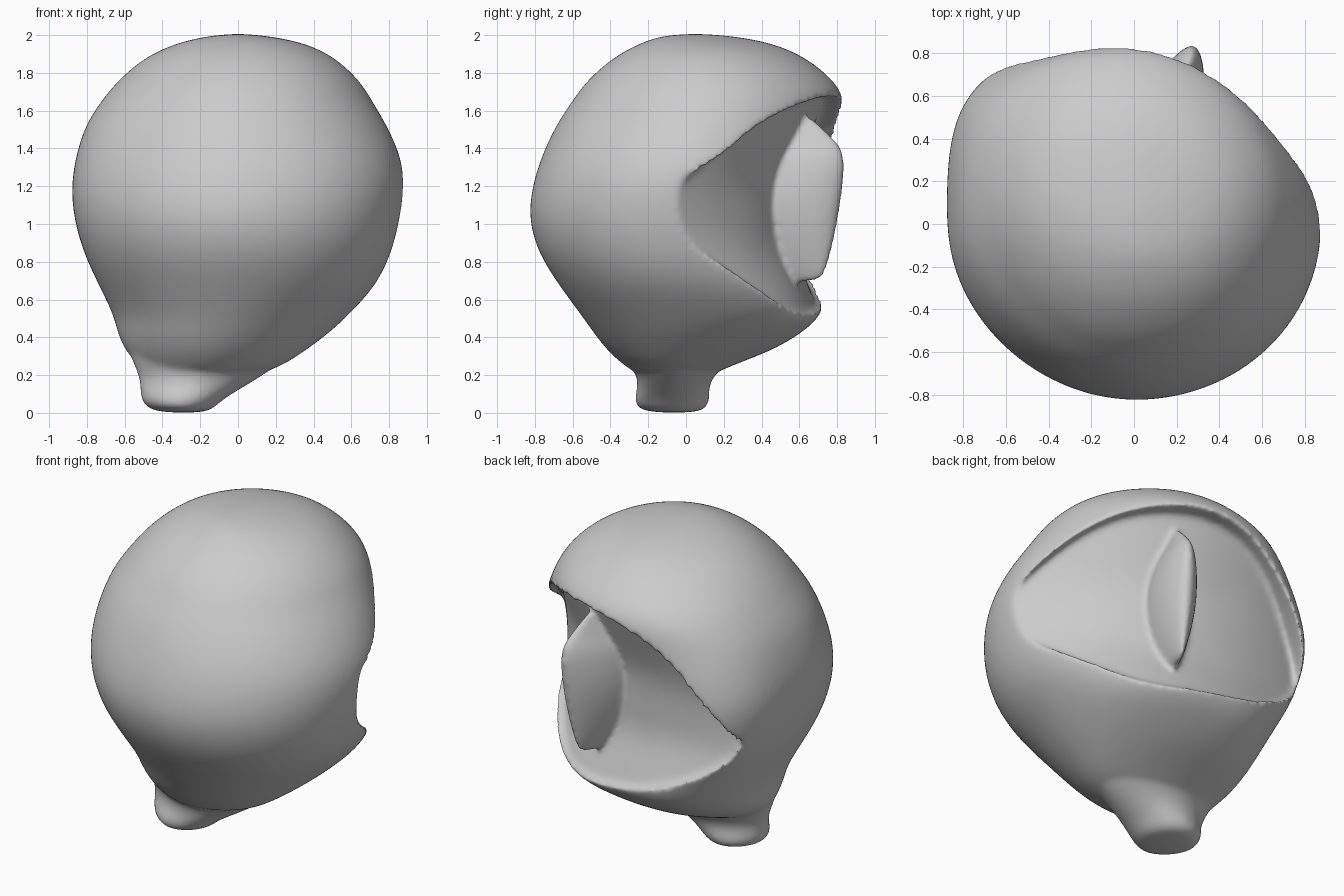
import bpy, math

if "Cube" in bpy.data.objects:
    bpy.data.objects.remove(bpy.data.objects["Cube"])

FACE_TURN = -0.325      # the face opening looks to the back, turned toward +x


def make_object(name, verts, faces, turn=0.0):
    mesh = bpy.data.meshes.new(name)
    mesh.from_pydata(verts, [], faces)
    mesh.update()
    ob = bpy.data.objects.new(name, mesh)
    bpy.context.collection.objects.link(ob)
    ob.rotation_euler.z = turn
    bpy.context.view_layer.objects.active = ob
    bpy.ops.object.mode_set(mode='EDIT')
    bpy.ops.mesh.select_all(action='SELECT')
    bpy.ops.mesh.normals_make_consistent(inside=False)
    bpy.ops.object.mode_set(mode='OBJECT')
    sub = ob.modifiers.new("round", 'SUBSURF')
    sub.levels = sub.render_levels = 2
    return ob


def skin(rings, n):
    """Faces joining successive rings of n vertices, closed by a point at each end."""
    faces = []
    for r in range(rings - 1):
        for i in range(n):
            j = (i + 1) % n
            faces.append((r * n + i, r * n + j, (r + 1) * n + j, (r + 1) * n + i))
    first, last = rings * n, rings * n + 1
    for i in range(n):
        j = (i + 1) % n
        faces.append((first, j, i))
        faces.append((last, (rings - 1) * n + i, (rings - 1) * n + j))
    return faces


def loft(name, rows, n=32, power=lambda c, s, z: 2.0, turn=0.0, cap=0.01):
    """Stack of rounded sections; each row is z, x0, x1, y0, y1."""
    verts = []
    for z, x0, x1, y0, y1 in rows:
        cx, rx = (x0 + x1) / 2, (x1 - x0) / 2
        cy, ry = (y0 + y1) / 2, (y1 - y0) / 2
        for i in range(n):
            a = 2 * math.pi * i / n
            c, s = math.cos(a), math.sin(a)
            p = power(c, s, z)
            k = (abs(c) ** p + abs(s) ** p) ** (-1 / p)
            verts.append((cx + rx * c * k, cy + ry * s * k, z))
    for row, dz in ((rows[0], -cap), (rows[-1], cap)):
        verts.append(((row[1] + row[2]) / 2, (row[3] + row[4]) / 2, row[0] + dz))
    return make_object(name, verts, skin(len(rows), n), turn)


def bump(z, mid, width):
    return math.exp(-((z - mid) / width) ** 2)


def hood_power(c, s, z):
    # fuller back-left corner, flatter back-right side with a chin, slim front-left base
    if s > 0:
        return 2 + 1.9 * bump(z, 1.05, .45) if c < 0 else 1.8 + bump(z, .54, .16)
    return 2.05 if c > 0 else 1.9 - 0.3 * bump(z, .2, .2)


def neck_power(c, s, z):
    return 1.6 if c < 0 and s < 0 else 1.9


# Hood
hood = loft("hooded_head", [
    (0.20, -.46, .10, -.25, .14), (0.25, -.53, .24, -.33, .24),
    (0.33, -.60, .36, -.42, .46), (0.42, -.64, .48, -.49, .61),
    (0.52, -.66, .59, -.56, .73), (0.68, -.74, .74, -.68, .75),
    (0.85, -.82, .82, -.79, .78), (1.03, -.87, .865, -.84, .80),
    (1.20, -.885, .89, -.82, .82), (1.36, -.86, .87, -.77, .83),
    (1.53, -.81, .79, -.69, .835), (1.66, -.72, .71, -.60, .845),
    (1.76, -.64, .65, -.53, .79), (1.89, -.49, .51, -.38, .63),
    (1.965, -.31, .34, -.23, .44), (1.998, -.14, .14, -.12, .22)],
    power=hood_power)

# Neck stub, flaring into the hood
neck = loft("neck", [
    (0.005, -.40, -.18, -.18, .05), (0.02, -.48, -.13, -.26, .11),
    (0.07, -.52, -.08, -.28, .13), (0.13, -.52, .02, -.26, .12),
    (0.20, -.53, .14, -.26, .15), (0.28, -.57, .25, -.32, .24),
    (0.40, -.60, .30, -.38, .30)], n=24, cap=0.005, power=neck_power)

# Nose ridge, in the turned face frame
nose = loft("nose", [(z, -w, w, .20, f) for z, w, f in (
    (0.69, .02, .77), (0.76, .06, .80), (0.92, .11, .84), (1.13, .145, .88),
    (1.34, .12, .905), (1.42, .08, .875), (1.50, .05, .79), (1.60, .03, .68))],
    n=16, power=lambda c, s, z: 1.7, turn=FACE_TURN)

# Face opening cutter: outline in (sideways, z), floor is the face itself
outline = [(.97, 1.08), (.74, 1.36), (.46, 1.58), (.17, 1.66), (-.12, 1.69), (-.42, 1.64),
           (-.66, 1.47), (-.85, 1.20), (-.93, .96), (-.82, .79), (-.54, .60), (-.2, .54),
           (.1, .51), (.28, .54), (.49, .66), (.76, .87)]
MID = (-0.03, 1.1)


def floor(l, z):
    side = 0.44 if l > 0 else 0.38
    return 0.54 - side * l * l + 0.45 * max(0, 0.85 - z) + 0.4 * max(0, z - 1.25)


verts = []
steps = [(k, 0) for k in (.25, .5, .75, .93, 1)] + [(1, .05), (1, .3), (1, .9), (1, 1.0)]
for k, lift in steps:
    for l, z in outline:
        l, z = MID[0] + (l - MID[0]) * k, MID[1] + (z - MID[1]) * k
        verts.append((l, floor(l, z) + lift, z))
verts += [(MID[0], floor(*MID), MID[1]), (MID[0], 1.6, MID[1])]
cutter = make_object("opening_cutter", verts, skin(len(steps), len(outline)), FACE_TURN)

# Combine, fuse and soften
for part, op in ((neck, 'UNION'), (cutter, 'DIFFERENCE'), (nose, 'UNION')):
    b = hood.modifiers.new(part.name, 'BOOLEAN')
    b.object, b.operation, b.solver = part, op, 'EXACT'
    part.hide_render = True
fuse = hood.modifiers.new("fuse", 'REMESH')
fuse.mode, fuse.voxel_size = 'VOXEL', 0.0135
soft = hood.modifiers.new("soft", 'SMOOTH')
soft.factor, soft.iterations = 0.5, 18

bpy.context.view_layer.update()
dg = bpy.context.evaluated_depsgraph_get()
final = bpy.data.meshes.new_from_object(hood.evaluated_get(dg))
hood.modifiers.clear()
hood.data = final
for part in (neck, cutter, nose):
    bpy.data.objects.remove(part)
for poly in final.polygons:
    poly.use_smooth = True
